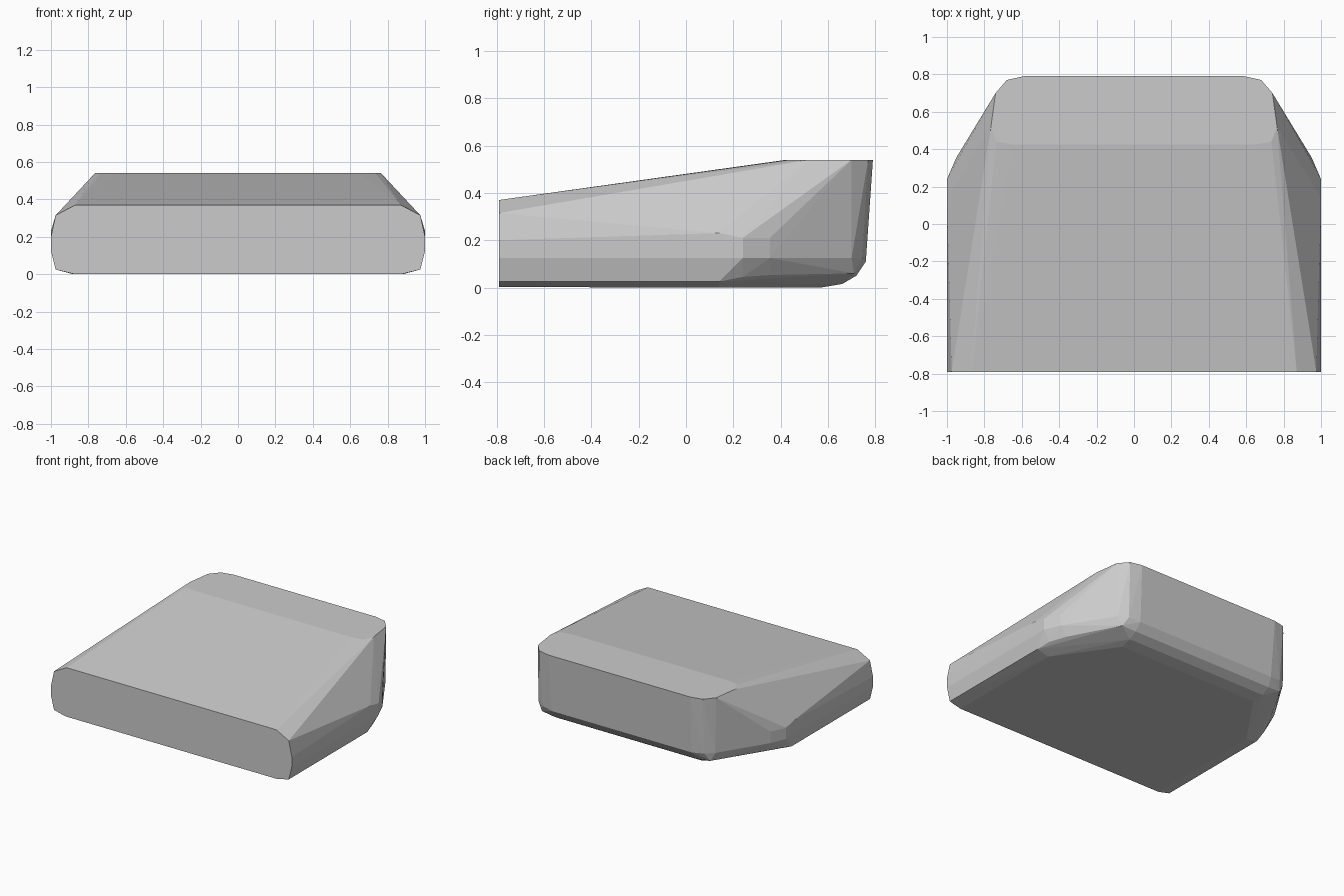
import bpy
import bmesh

if "Cube" in bpy.data.objects:
    bpy.data.objects.remove(bpy.data.objects["Cube"], do_unlink=True)

# Plain grey finish
grey = bpy.data.materials.new("light_grey")
grey.use_nodes = True
colour = (0.6, 0.6, 0.6, 1)
grey.diffuse_color = colour
grey.node_tree.nodes["Principled BSDF"].inputs["Base Color"].default_value = colour

# Half outlines of the shell, each mirrored across x
front_outline = [(0.87, -0.79, 0.37), (0.975, -0.79, 0.315), (1.0, -0.79, 0.20),
                 (1.0, -0.79, 0.125), (0.975, -0.79, 0.025), (0.88, -0.79, 0.002)]
top_outline = [(0.65, 0.425, 0.54), (0.735, 0.44, 0.54), (0.765, 0.52, 0.54),
               (0.74, 0.70, 0.54), (0.68, 0.77, 0.54), (0.59, 0.79, 0.54)]
side_bend = [(1.0, 0.14, 0.23), (1.0, 0.24, 0.21), (1.0, 0.24, 0.125),
             (0.95, 0.355, 0.21), (0.95, 0.355, 0.125),
             (0.975, 0.14, 0.025), (0.955, 0.24, 0.045), (0.90, 0.36, 0.053)]
rear_corner = [(0.735, 0.70, 0.125), (0.70, 0.71, 0.06), (0.67, 0.745, 0.12),
               (0.58, 0.76, 0.11), (0.59, 0.72, 0.05), (0.59, 0.66, 0.015)]
base_outline = [(0.88, 0.14, 0.0), (0.58, 0.57, 0.0)]

# Faceted shell wrapped around the outlines
bm = bmesh.new()
for x, y, z in front_outline + top_outline + side_bend + rear_corner + base_outline:
    for side in (-1, 1):
        bm.verts.new((side * x, y, z))
hull = bmesh.ops.convex_hull(bm, input=bm.verts)
loose = [v for v in bm.verts if not v.link_faces]
bmesh.ops.delete(bm, geom=loose, context="VERTS")
bmesh.ops.dissolve_limit(bm, angle_limit=0.01, verts=bm.verts, edges=bm.edges)
bmesh.ops.recalc_face_normals(bm, faces=bm.faces)

mesh = bpy.data.meshes.new("wedge_shell")
bm.to_mesh(mesh)
bm.free()
mesh.materials.append(grey)
shell = bpy.data.objects.new("wedge_shell", mesh)
bpy.context.collection.objects.link(shell)
